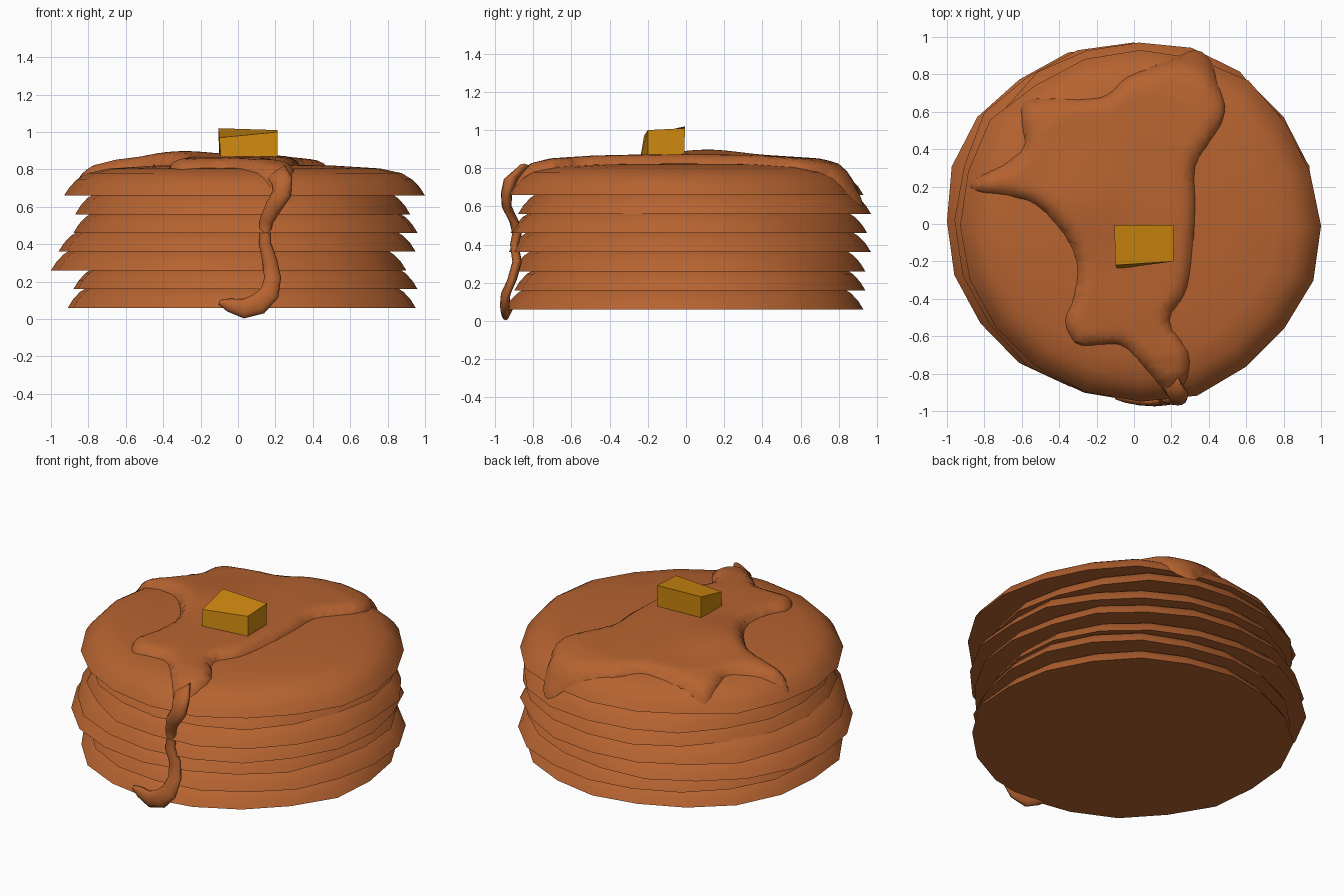
import bpy, bmesh, math, random
from mathutils import Vector
from mathutils.geometry import intersect_point_line

if "Cube" in bpy.data.objects:
    bpy.data.objects.remove(bpy.data.objects["Cube"])

random.seed(4)


def material(name, rgb):
    m = bpy.data.materials.new(name)
    m.diffuse_color = (*rgb, 1)
    m.use_nodes = True
    m.node_tree.nodes["Principled BSDF"].inputs["Base Color"].default_value = m.diffuse_color
    return m


brown = material("golden_brown", (0.47, 0.125, 0.03))
yellow = material("butter_yellow", (0.62, 0.25, 0.005))


def finish(bm, name, mat, angle=None):
    bmesh.ops.recalc_face_normals(bm, faces=bm.faces)
    me = bpy.data.meshes.new(name)
    bm.to_mesh(me)
    bm.free()
    ob = bpy.data.objects.new(name, me)
    bpy.context.collection.objects.link(ob)
    me.materials.append(mat)
    if angle:
        bpy.ops.object.select_all(action='DESELECT')
        ob.select_set(True)
        bpy.context.view_layer.objects.active = ob
        bpy.ops.object.shade_smooth_by_angle(angle=math.radians(angle))
    return ob


def skin(bm, rings):
    n = len(rings[0])
    for a, b in zip(rings, rings[1:]):
        for i in range(n):
            bm.faces.new((a[i], a[(i + 1) % n], b[(i + 1) % n], b[i]))
    bm.faces.new(rings[0])
    bm.faces.new(rings[-1])


# Pancakes: sharp lower rim, domed top (radius factor, height)
PROFILE = [(1, 0), (0.97, 0.045), (0.93, 0.085), (0.87, 0.12), (0.75, 0.145), (0.5, 0.16), (0.1, 0.168)]
# x min, x max, y min, y max of each layer from the bottom up
LAYERS = [(-0.91, 0.95, -0.95, 0.93), (-0.88, 0.96, -0.90, 0.94), (-1.0, 0.90, -0.91, 0.94),
          (-0.96, 0.95, -0.93, 0.97), (-0.88, 0.96, -0.92, 0.95), (-0.87, 0.92, -0.88, 0.97),
          (-0.93, 1.0, -0.95, 0.93)]
SIDES = 20
for k, (x0, x1, y0, y1) in enumerate(LAYERS):
    bm = bmesh.new()
    cx, cy, rx, ry = (x0 + x1) / 2, (y0 + y1) / 2, (x1 - x0) / 2, (y1 - y0) / 2
    wob = [1 if i % 5 == 0 else random.uniform(0.985, 1.03) for i in range(SIDES)]
    rings = []
    for f, h in PROFILE:
        rings.append([bm.verts.new((cx + rx * f * wob[i] * math.cos(math.tau * i / SIDES),
                                    cy + ry * f * wob[i] * math.sin(math.tau * i / SIDES),
                                    0.06 + 0.1 * k + h)) for i in range(SIDES)])
    skin(bm, rings)
    finish(bm, f"pancake_{k + 1}", brown, 50)


def top_height(x, y):
    """Height of the top pancake's surface, continued past its rim."""
    rho = math.hypot((x - cx) / rx, (y - cy) / ry)
    pts = [(1.06, -0.07)] + PROFILE + [(0, 0.17)]
    for (ra, ha), (rb, hb) in zip(pts, pts[1:]):
        if rho >= rb:
            return 0.66 + hb + (ha - hb) * (rho - rb) / (ra - rb)


# Syrup puddle: smoothed outline, draped over the top pancake
OUTLINE = [(0.33, 0.93), (0.41, 0.87), (0.45, 0.75), (0.49, 0.62), (0.45, 0.5), (0.33, 0.31), (0.33, 0.1),
           (0.31, -0.2), (0.27, -0.38), (0.19, -0.52), (0.29, -0.68), (0.29, -0.82), (0.22, -0.95),
           (0.15, -0.88), (0.02, -0.73), (-0.07, -0.65), (-0.2, -0.65), (-0.31, -0.64), (-0.37, -0.52),
           (-0.32, -0.38), (-0.31, -0.2), (-0.38, -0.05), (-0.52, 0.1), (-0.68, 0.15), (-0.82, 0.17),
           (-0.88, 0.21), (-0.8, 0.27), (-0.68, 0.33), (-0.59, 0.42), (-0.6, 0.52), (-0.6, 0.64),
           (-0.52, 0.67), (-0.22, 0.67), (-0.12, 0.71), (-0.03, 0.79), (0.2, 0.88)]
P = [Vector((x, y, 0)) for x, y in OUTLINE]
loop = []
for i in range(len(P)):
    a, b, c, d = (P[(i + j - 1) % len(P)] for j in range(4))
    for t in (0, 1 / 3, 2 / 3):
        loop.append(0.5 * (2 * b + (c - a) * t + (2 * a - 5 * b + 4 * c - d) * t * t
                           + (3 * b - a - 3 * c + d) * t ** 3))


def edge_distance(p):
    best = 9
    for a, b in zip(loop, loop[1:] + loop[:1]):
        q, t = intersect_point_line(p, a, b)
        q = a if t < 0 else b if t > 1 else q
        best = min(best, (p - q).length)
    return best


bm = bmesh.new()
bm.faces.new([bm.verts.new(p) for p in loop])
bmesh.ops.triangulate(bm, faces=bm.faces[:])
for axis in ((1, 0, 0), (0, 1, 0)):
    for s in range(-27, 28):
        bmesh.ops.bisect_plane(bm, geom=bm.verts[:] + bm.edges[:] + bm.faces[:],
                               plane_co=Vector(axis) * (s * 0.035 + 0.004), plane_no=axis)
bmesh.ops.remove_doubles(bm, verts=bm.verts[:], dist=0.002)
for v in bm.verts:
    x, y = v.co.x, v.co.y
    u = min(edge_distance(v.co) / 0.09, 1)
    swell = math.sqrt(max(0, 1 - (1 - u) ** 2))
    bump = 0.028 * math.exp(-((x + 0.3) ** 2 + (y - 0.12) ** 2) / 0.05)
    v.co.z = top_height(x, y) - 0.008 + (0.055 + bump) * swell
if sum(f.normal.z for f in bm.faces) < 0:
    bmesh.ops.reverse_faces(bm, faces=bm.faces[:])
finish(bm, "syrup_puddle", brown, 60)

# Syrup drip down the front: x, y, z, half width, half depth
DRIP = [(0.2, -0.85, 0.79, 0.06, 0.035), (0.235, -0.915, 0.74, 0.058, 0.04), (0.235, -0.94, 0.67, 0.05, 0.03),
        (0.19, -0.94, 0.6, 0.045, 0.025), (0.15, -0.9, 0.52, 0.036, 0.025), (0.145, -0.885, 0.46, 0.032, 0.025),
        (0.145, -0.9, 0.4, 0.032, 0.022), (0.17, -0.885, 0.31, 0.04, 0.025), (0.185, -0.91, 0.22, 0.045, 0.025),
        (0.17, -0.945, 0.14, 0.052, 0.025), (0.11, -0.95, 0.08, 0.058, 0.025), (0.03, -0.945, 0.055, 0.052, 0.025),
        (-0.05, -0.93, 0.075, 0.035, 0.025), (-0.1, -0.925, 0.09, 0.012, 0.012)]
bm = bmesh.new()
rings = []
for i, (x, y, z, w, d) in enumerate(DRIP):
    a, b = DRIP[max(i - 1, 0)], DRIP[min(i + 1, len(DRIP) - 1)]
    t = Vector((b[0] - a[0], 0, b[2] - a[2])).normalized()
    side = Vector((-t.z, 0, t.x))
    rings.append([bm.verts.new(Vector((x, y, z)) + side * w * math.cos(math.tau * j / 12)
                               + Vector((0, d * math.sin(math.tau * j / 12), 0))) for j in range(12)])
skin(bm, rings)
finish(bm, "syrup_drip", brown, 60)

# Butter pat: slightly skewed block
bm = bmesh.new()
low = [(-0.09, -0.24, 0.85), (0.21, -0.2, 0.85), (0.21, -0.01, 0.85), (-0.1, -0.01, 0.85)]
high = [(-0.1, -0.22, 0.97), (0.21, -0.2, 1.0), (0.21, -0.005, 1.01), (-0.105, -0.005, 1.02)]
skin(bm, [[bm.verts.new(p) for p in ring] for ring in (low, high)])
finish(bm, "butter_pat", yellow)
